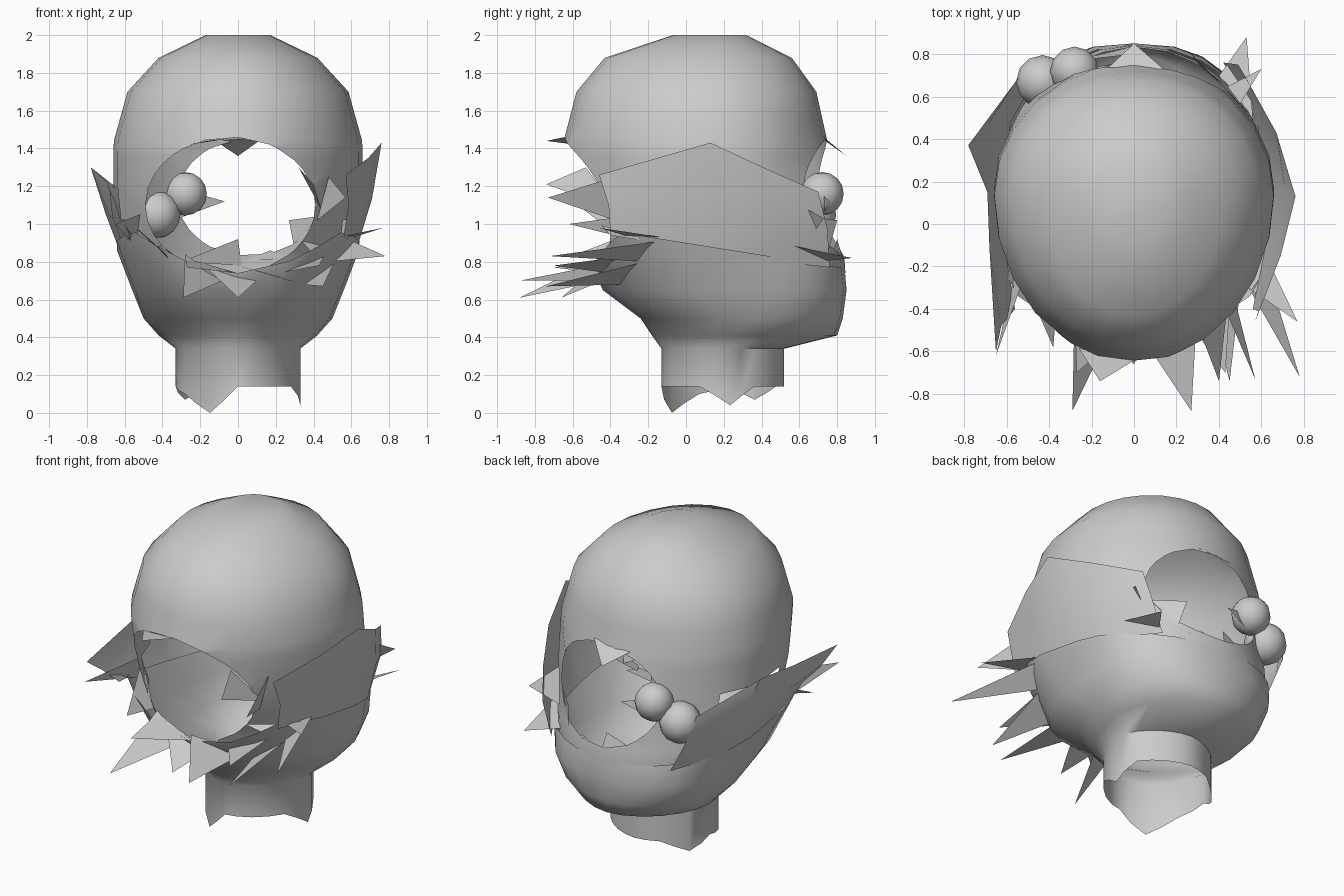
import bpy, bmesh, math
from mathutils import Vector

if "Cube" in bpy.data.objects:
    bpy.data.objects.remove(bpy.data.objects["Cube"])

# Head profile: height, half width, lowest y, highest y
PROFILE = [(0.0, .33, -.13, .52), (.34, .33, -.13, .52), (.41, .42, -.18, .80),
           (.50, .50, -.24, .83), (.65, .56, -.44, .85), (.80, .61, -.48, .84),
           (1.0, .64, -.56, .80), (1.2, .66, -.61, .77), (1.43, .66, -.65, .75),
           (1.70, .585, -.58, .69), (1.88, .42, -.43, .56), (2.0, .17, -.07, .32)]
SEG = 24


def ring(z):
    for a, b in zip(PROFILE, PROFILE[1:]):
        if z <= b[0] + 1e-6:
            t = (z - a[0]) / (b[0] - a[0])
            return [a[k] + (b[k] - a[k]) * t for k in (1, 2, 3)]
    return PROFILE[-1][1:]


def surf(ang, z, power=1.0):
    """Egg-shaped cross-section, widest a little behind the middle."""
    rx, y0, y1 = ring(z)
    c, s = math.cos(ang), math.sin(ang)
    c = math.copysign(abs(c) ** power, c)
    s = math.copysign(abs(s) ** power, s)
    mid = y0 + .56 * (y1 - y0)
    return Vector((rx * c, mid + s * (y1 - mid if s > 0 else mid - y0), z))


def on_side(x, z, front=True):
    """Point on the head wall for a given x and z."""
    a = math.acos(max(-1, min(1, x / ring(z)[0])))
    return surf(-a if front else a, z)


# Holes: centre x, centre z, half width, half height
HOLES = {True: (-.04, 1.10, .45, .36), False: (.06, 1.14, .38, .31)}


def ratio(c, front):
    x, z, rx, rz = HOLES[front]
    return math.hypot((c.x - x) / rx, (c.z - z) / rz)


def make(name, verts, faces, keep=None, angle=40, snap=False):
    bm = bmesh.new()
    vs = [bm.verts.new(v) for v in verts]
    for f in faces:
        c = sum((Vector(verts[i]) for i in f), Vector()) / len(f)
        if keep is None or keep(c):
            bm.faces.new([vs[i] for i in f])
    loose = [v for v in bm.verts if not v.link_faces]
    bmesh.ops.delete(bm, geom=loose, context='VERTS')
    if snap:  # pull the hole rims onto clean outlines
        for v in [v for v in bm.verts if v.is_boundary and v.co.z > .8]:
            front = v.co.y < 0
            k = ratio(v.co, front)
            if .6 < k < 1.3 and (front and v.co.y < -.2 or v.co.y > .5):
                hx, hz = HOLES[front][:2]
                v.co = on_side(hx + (v.co.x - hx) / k, hz + (v.co.z - hz) / k, front)
    bmesh.ops.recalc_face_normals(bm, faces=bm.faces)
    me = bpy.data.meshes.new(name)
    bm.to_mesh(me)
    bm.free()
    ob = bpy.data.objects.new(name, me)
    bpy.context.collection.objects.link(ob)
    bpy.ops.object.select_all(action='DESELECT')
    ob.select_set(True)
    bpy.context.view_layer.objects.active = ob
    bpy.ops.object.shade_smooth_by_angle(angle=math.radians(angle))
    return ob


def grid_faces(rows, cols, closed):
    n = cols if closed else cols - 1
    return [(r * cols + c, r * cols + (c + 1) % cols,
             (r + 1) * cols + (c + 1) % cols, (r + 1) * cols + c)
            for r in range(rows - 1) for c in range(n)]


# Upper skull with a blown-out hole at the front and the back
levels = [.74, .80, .86, .94, 1.02, 1.10, 1.19, 1.28, 1.36, 1.44, 1.57, 1.70, 1.79, 1.88, 1.96, 2.0]
verts = [surf(2 * math.pi * i / SEG, z) for z in levels for i in range(SEG)]
faces = grid_faces(len(levels), SEG, True)
faces.append(tuple(range(len(verts) - SEG, len(verts))))


def skull_keep(c):
    if c.z > 1.5:
        return True
    if c.y < -.2:
        return ratio(c, True) > 1
    if c.y > .5:
        return ratio(c, False) > 1
    return c.z > (1.0 if c.y < 0 else 1.15)


make("skull", verts, faces, skull_keep, 40, True)

# Jaw and neck with a torn lower edge and a flared, slanted rim
tear = [.04, .14, .14, .14, .14, .07, .14, .10, 0, .14, .14, .14]
verts = []
for row in range(6):
    for i in range(SEG):
        a = 2 * math.pi * i / SEG
        if row == 0:
            t = tear[i // 2] if i % 2 == 0 else (tear[i // 2] + tear[(i // 2 + 1) % 12]) / 2
            verts.append(surf(a, t, 1.15))
        elif row < 5:
            verts.append(surf(a, (.34, .41, .50, .65)[row - 1], (1.15, 1.1, .95, .8)[row - 1]))
        else:
            front = math.sin(a) < 0
            p = surf(a, .8, .6 if front else .95)
            p.z = .9 - .16 * p.y
            if front and abs(p.x) < .5:
                p.z = .74 + .22 * (p.x / .5) ** 2
            p.x *= 1 + .5 * max(0, p.z - .76)
            verts.append(p)
make("jaw_and_neck", verts, grid_faces(6, SEG, True), angle=65)

# Bent side plates flaring outwards
for name, s, tops in (
        ("side_plate_right", 1, [(.57, -.46, 1.26), (.69, -.15, 1.35),
                                 (.76, .13, 1.43), (.67, .43, 1.29), (.52, .70, 1.17)]),
        ("side_plate_left", -1, [(.65, -.60, 1.12), (.68, -.12, 1.18),
                                 (.69, .15, 1.22), (.78, .37, 1.30), (.55, .68, 1.12)])):
    low = [(.56, -.40, .94), (.61, -.10, .89),
           (.62, .16, .84), (.58, .48, .80), (.42, .76, .77)]
    mid = [Vector(a).lerp(Vector(b), .5) + Vector((.02, .02, 0)) for a, b in zip(low, tops)]
    rows = [(s * v[0], v[1], v[2]) for r in (low, mid, tops) for v in r]
    make(name, rows, grid_faces(3, 5, False))


# Torn petals: two x,z points on the wall, then the tip
def petals(name, items, front):
    verts, faces = [], []
    for ax, az, bx, bz, tx, ty, tz in items:
        n = len(verts)
        verts += [on_side(ax, az, front), on_side(bx, bz, front), Vector((tx, ty, tz))]
        faces.append((n, n + 1, n + 2))
    make(name, verts, faces, angle=30)


petals("front_petals", [
    (-.28, .84, -.08, .70, -.29, -.88, .61), (-.28, .82, .00, .74, -.27, -.70, .77),
    (-.20, .80, .10, .70, .00, -.66, .61), (.00, .78, .30, .70, .27, -.88, .70),
    (.22, .74, .46, .84, .43, -.70, .78), (.34, .68, .52, .82, .45, -.74, .67),
    (.48, .80, .58, .92, .78, -.72, .83), (.48, .92, .58, .92, .77, -.46, .98),
    (.42, 1.02, .48, 1.25, .57, -.73, 1.14), (.32, 1.30, .44, 1.08, .40, -.74, 1.21),
    (-.26, 1.42, .00, 1.46, -.16, -.74, 1.44),
    (-.52, 1.05, -.54, .88, -.65, -.62, 1.0),
    (-.56, 1.00, -.36, .80, -.38, -.58, .84)], True)
petals("back_petals", [
    (.40, .80, .56, .90, .53, .88, .82), (.44, .92, .50, 1.12, .60, .73, 1.03),
    (-.12, 1.44, .14, 1.46, .00, .85, 1.36),
    (.30, .86, .42, 1.04, .27, .80, 1.02),
    (-.36, 1.20, -.34, 1.02, -.07, .76, 1.12),
    (-.30, .80, .02, .78, .00, .80, .92),
    (.02, .80, .26, .82, .17, .80, .86)], False)

# Rounded lumps beside the back hole
for i, (loc, r) in enumerate([((-.28, .72, 1.16), .115), ((-.43, .67, 1.05), .125)]):
    bpy.ops.mesh.primitive_uv_sphere_add(segments=12, ring_count=8, radius=r, location=loc)
    bpy.context.object.name = "round_lump_%d" % (i + 1)
    bpy.ops.object.shade_smooth()
